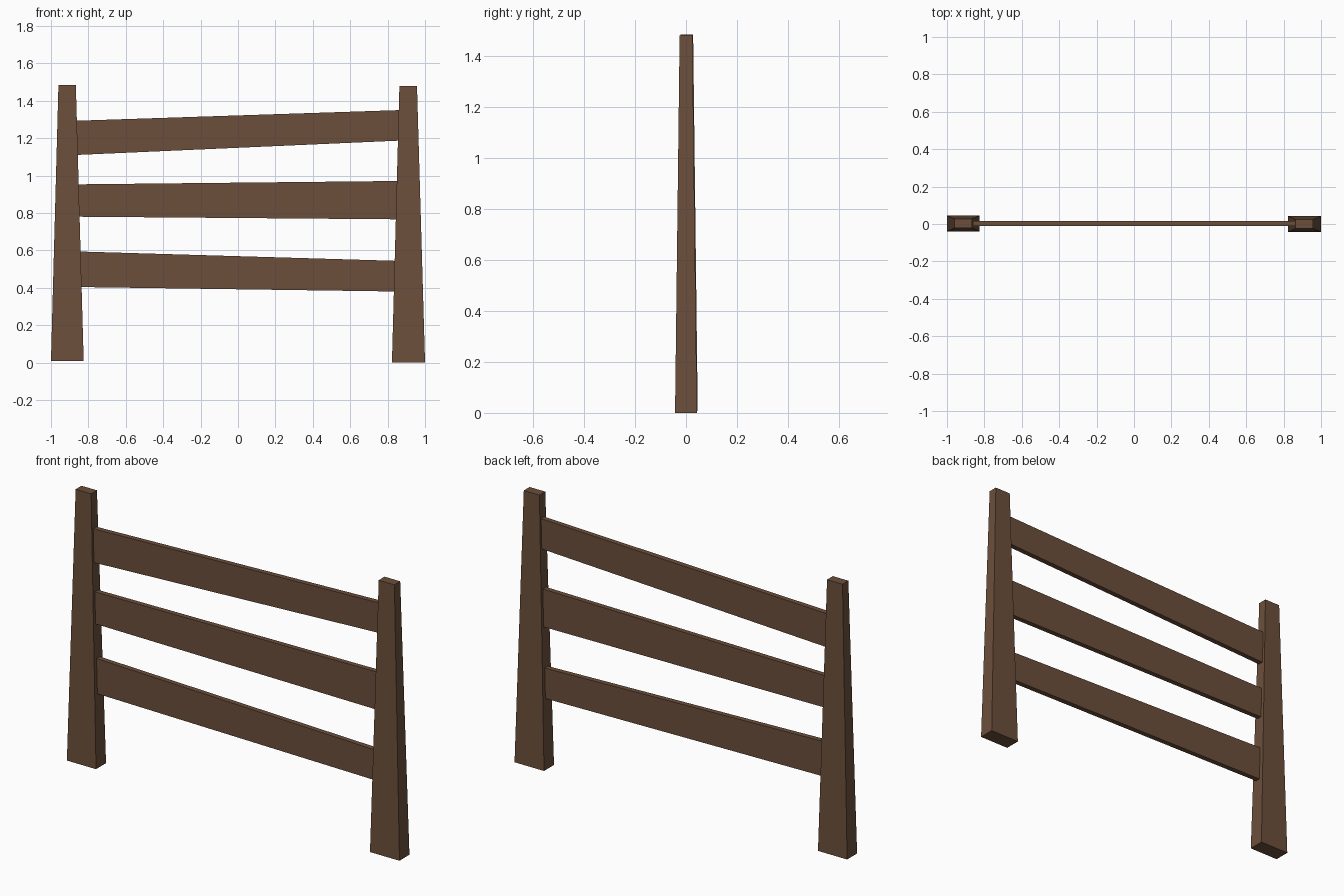
import bpy

if "Cube" in bpy.data.objects:
    bpy.data.objects.remove(bpy.data.objects["Cube"])

wood = bpy.data.materials.new("brown wood")
wood.diffuse_color = (0.147, 0.078, 0.044, 1)
wood.use_nodes = True
wood.node_tree.nodes["Principled BSDF"].inputs["Base Color"].default_value = wood.diffuse_color


def hexahedron(name, corners):
    """Six-sided block: corners 0-3 form one end ring, 4-7 the other."""
    mesh = bpy.data.meshes.new(name)
    faces = [(3, 2, 1, 0), (4, 5, 6, 7)]
    faces += [(i, (i + 1) % 4, (i + 1) % 4 + 4, i + 4) for i in range(4)]
    mesh.from_pydata(corners, [], faces)
    mesh.materials.append(wood)
    obj = bpy.data.objects.new(name, mesh)
    bpy.context.collection.objects.link(obj)
    return obj


def post(name, x0, x1, top_x0, top_x1, z0, z1, yc):
    rings = []
    for a, b, h, z in ((x0, x1, 0.043, z0), (top_x0, top_x1, 0.025, z1)):
        rings += [(a, yc - h, z), (b, yc - h, z), (b, yc + h, z), (a, yc + h, z)]
    hexahedron(name, rings)


def rail(name, x0, left, x1, right, h=0.014, yc=0.002):
    rings = []
    for x, (lo, hi) in ((x0, left), (x1, right)):
        rings += [(x, yc - h, lo), (x, yc + h, lo), (x, yc + h, hi), (x, yc - h, hi)]
    hexahedron(name, rings)


# Tapered posts
post("left_post", -1.0, -0.825, -0.96, -0.867, 0.008, 1.485, 0.003)
post("right_post", 0.823, 1.0, 0.863, 0.957, 0.0, 1.48, 0.0)

# Crooked rails, ends set just into the posts
rail("top_rail", -0.867, (1.11, 1.293), 0.867, (1.187, 1.35))
rail("middle_rail", -0.86, (0.78, 0.953), 0.86, (0.766, 0.971))
rail("bottom_rail", -0.85, (0.404, 0.594), 0.85, (0.38, 0.544))
